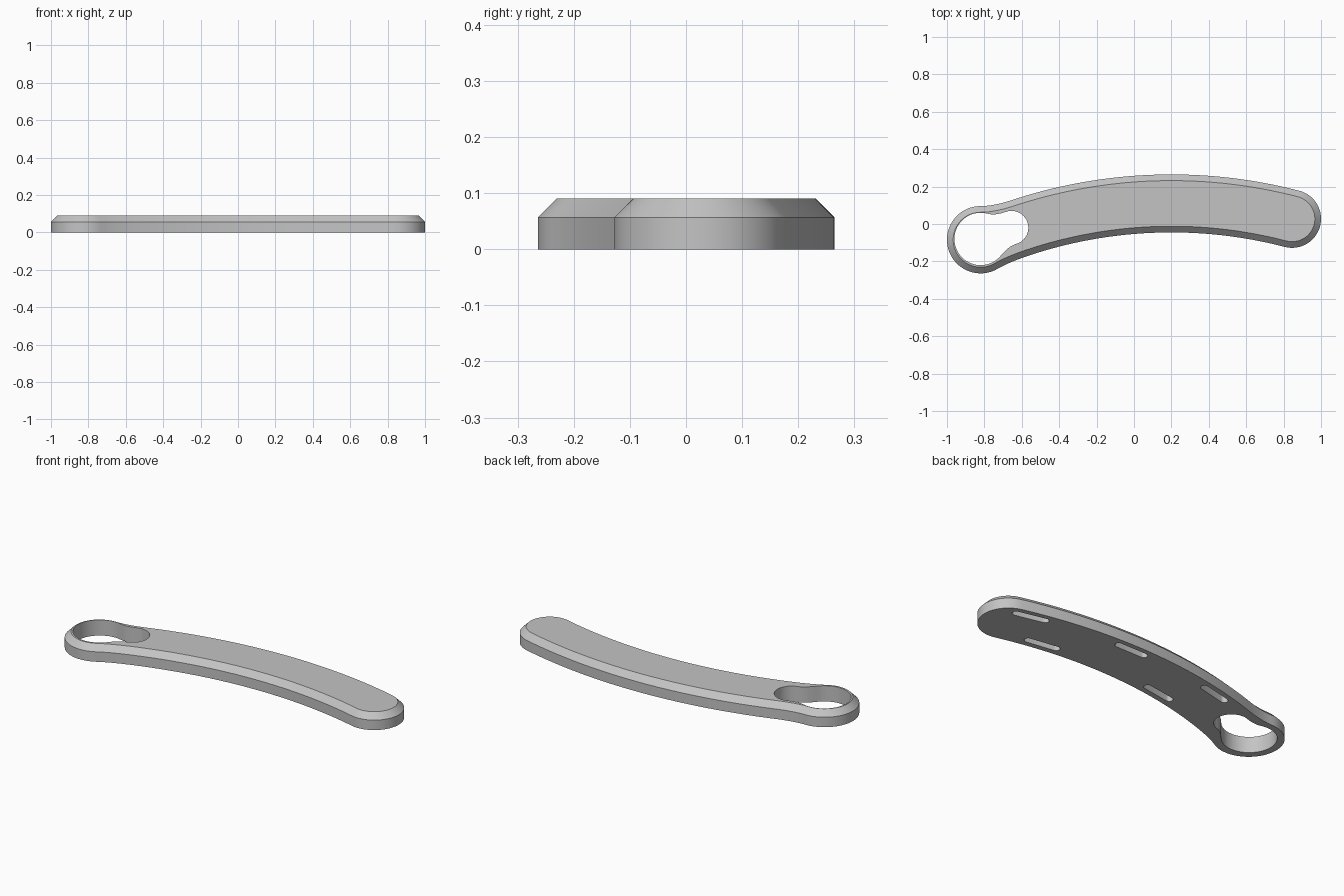
import bpy, bmesh, math
from mathutils import Vector

if "Cube" in bpy.data.objects:
    bpy.data.objects.remove(bpy.data.objects["Cube"])

HEIGHT, CHAMFER_Z, INSET = 0.09, 0.057, 0.033
BEND = Vector((0.2, -2.455))          # centre of the long curve
R_OUT, R_IN = 2.72, 2.41

grey = bpy.data.materials.new("light grey")
grey.diffuse_color = (0.55, 0.55, 0.55, 1)
grey.use_nodes = True
grey.node_tree.nodes["Principled BSDF"].inputs["Base Color"].default_value = grey.diffuse_color


def arc(c, r, a0, a1, n):
    return [Vector((c[0] + r * math.cos(math.radians(a0 + (a1 - a0) * i / n)),
                    c[1] + r * math.sin(math.radians(a0 + (a1 - a0) * i / n))))
            for i in range(n + 1)]


def blend(p0, p1, p2, n=8):
    """Interior points of a fillet between p0 and p2, steered by p1."""
    p0, p1, p2 = Vector(p0), Vector(p1), Vector(p2)
    ts = [i / n for i in range(1, n)]
    return [p0 * (1 - t) ** 2 + p1 * 2 * t * (1 - t) + p2 * t * t for t in ts]


def clean(pts):
    return [p for i, p in enumerate(pts) if (p - pts[i - 1]).length > 1e-4]


def inset(pts, d):
    """Move a counter-clockwise loop inwards."""
    out = []
    for i, p in enumerate(pts):
        a = (p - pts[i - 1]).normalized()
        b = (pts[(i + 1) % len(pts)] - p).normalized()
        na, nb = Vector((-a.y, a.x)), Vector((-b.y, b.x))
        n = (na + nb).normalized()
        out.append(p + n * d / max(n.dot(na), 0.5))
    return out


def loft(name, layers):
    """Solid from stacked loops given as (points, z)."""
    bm = bmesh.new()
    rings = [[bm.verts.new((p.x, p.y, z)) for p in pts] for pts, z in layers]
    n = len(rings[0])
    for lo, hi in zip(rings, rings[1:]):
        for i in range(n):
            j = (i + 1) % n
            bm.faces.new((lo[i], lo[j], hi[j], hi[i]))
    bm.faces.new(rings[0][::-1])
    bm.faces.new(rings[-1])
    bmesh.ops.recalc_face_normals(bm, faces=bm.faces)
    me = bpy.data.meshes.new(name)
    bm.to_mesh(me)
    bm.free()
    me.materials.append(grey)
    ob = bpy.data.objects.new(name, me)
    bpy.context.collection.objects.link(ob)
    return ob


# Curved handle outline: round end, long outer curve, ring, long inner curve
mid = (R_OUT + R_IN) / 2
end_angle = math.degrees(math.acos(0.645 / mid))
end = BEND + Vector((0.645, math.sqrt(mid ** 2 - 0.645 ** 2)))
cap = arc(end, (R_OUT - R_IN) / 2, end_angle - 180, end_angle, 32)
outer = arc(BEND, R_OUT, end_angle, 108.2, 40)
ring = arc((-0.82, -0.084), 0.18, 88, 300, 40)
inner = arc(BEND, R_IN, 106.9, end_angle, 40)
outline = clean(cap + outer + blend(outer[-1], (-0.747, 0.097), ring[0]) + ring
                + blend(ring[-1], (-0.653, -0.195), inner[0]) + inner)
handle = loft("handle", [(outline, 0), (outline, CHAMFER_Z),
                         (inset(outline, INSET), HEIGHT)])

# Keyhole opening: large circle joined to a small lobe
big = arc((-0.82, -0.08), 0.14, 75, 320, 44)
lobe = arc((-0.655, -0.02), 0.09, -75, 110, 28)
keyhole = clean(big + blend(big[-1], (-0.668, -0.117), lobe[0]) + lobe
                + blend(lobe[-1], (-0.744, 0.044), big[0]))
cutters = [loft("keyhole_cutter", [(keyhole, -0.05), (keyhole, 0.15)])]

# Blind slots in the underside, following the curve
SLOT_HALF, SLOT_R, SLOT_DEPTH = 0.082, 0.02, 0.05
for radius, offsets in ((2.672, (-0.6, 0, 0.6)), (2.46, (-0.38, 0.38))):
    for dx in offsets:
        a = math.acos(dx / radius)
        c = BEND + Vector((dx, radius * math.sin(a)))
        t = Vector((math.sin(a), -math.cos(a)))
        deg = math.degrees(a)
        slot = (arc(c + t * SLOT_HALF, SLOT_R, deg - 180, deg, 10)
                + arc(c - t * SLOT_HALF, SLOT_R, deg, deg + 180, 10))
        cutters.append(loft("slot_cutter", [(slot, -0.05), (slot, SLOT_DEPTH)]))

# Cut the openings and finish the shading
bpy.context.view_layer.objects.active = handle
handle.select_set(True)
for cutter in cutters:
    cutter.hide_render = True
    mod = handle.modifiers.new("cut", 'BOOLEAN')
    mod.operation, mod.solver, mod.object = 'DIFFERENCE', 'EXACT', cutter
    bpy.ops.object.modifier_apply(modifier=mod.name)
    bpy.data.objects.remove(cutter)
bpy.ops.object.shade_smooth_by_angle(angle=math.radians(30))
